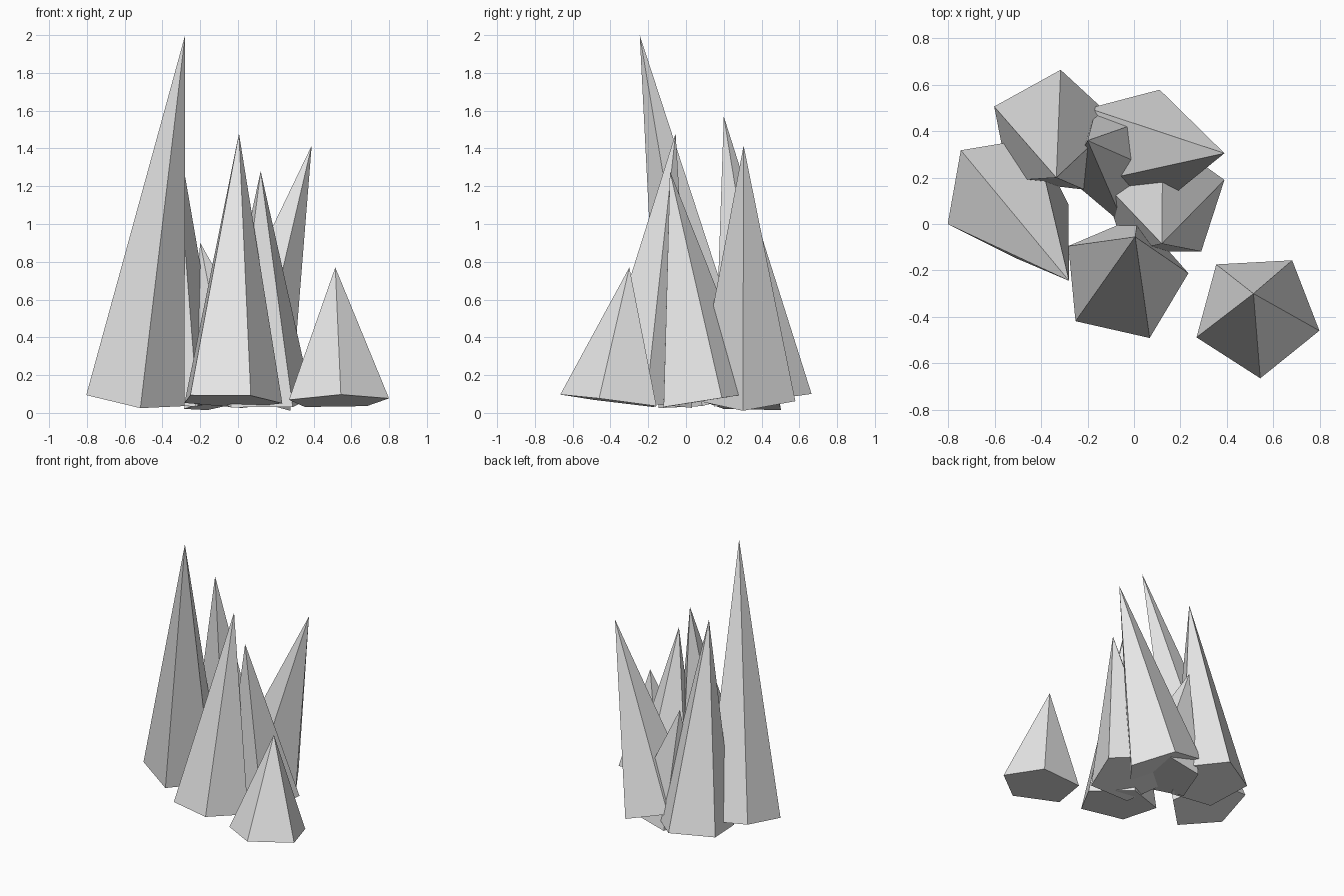
import bpy
import bmesh
from math import cos, sin, tau, radians
from mathutils import Vector

cube = bpy.data.objects.get("Cube")
if cube:
    bpy.data.objects.remove(cube, do_unlink=True)

GREY = (0.8, 0.8, 0.8, 1.0)
stone = bpy.data.materials.new("light_grey_stone")
stone.use_nodes = True
stone.diffuse_color = GREY
bsdf = next(n for n in stone.node_tree.nodes if n.type == 'BSDF_PRINCIPLED')
bsdf.inputs["Base Color"].default_value = GREY

SIDES = 5
RADIUS = 0.279


def spike(name, base, tip, heading):
    """Leaning pyramid with its base square to the axis.
    heading: compass angle of one base corner, in degrees."""
    base, tip = Vector(base), Vector(tip)
    axis = (tip - base).normalized()
    a = radians(heading)
    # Corner direction lying in the base plane, above the given heading
    u = Vector((cos(a), sin(a), -(axis.x * cos(a) + axis.y * sin(a)) / axis.z)).normalized()
    v = axis.cross(u)

    bm = bmesh.new()
    top = bm.verts.new(tip)
    ring = [bm.verts.new(base + RADIUS * (u * cos(tau * i / SIDES) + v * sin(tau * i / SIDES)))
            for i in range(SIDES)]
    bm.faces.new(list(reversed(ring)))
    for i in range(SIDES):
        bm.faces.new((ring[i], ring[(i + 1) % SIDES], top))

    mesh = bpy.data.meshes.new(name)
    bm.to_mesh(mesh)
    bm.free()
    mesh.materials.append(stone)
    obj = bpy.data.objects.new(name, mesh)
    bpy.context.collection.objects.link(obj)
    return obj


# Cluster of leaning spikes: base centre, tip, corner heading
spike("tall_right_spike", (-0.555, 0.126, 0.083), (-0.28, -0.245, 2.0), 207)
spike("front_spike", (-0.043, -0.237, 0.063), (0.005, -0.055, 1.48), 221)
spike("short_front_left_spike", (0.53, -0.389, 0.062), (0.515, -0.30, 0.77), 273)
spike("left_spike", (0.125, 0.104, 0.065), (0.12, -0.085, 1.28), 18)
spike("back_left_spike", (0.01, 0.32, 0.088), (0.39, 0.305, 1.415), -4)
spike("back_right_spike", (-0.35, 0.39, 0.066), (-0.335, 0.2, 1.57), 83)
spike("short_inner_spike", (-0.02, 0.27, 0.071), (-0.2, 0.36, 0.9), 195)
